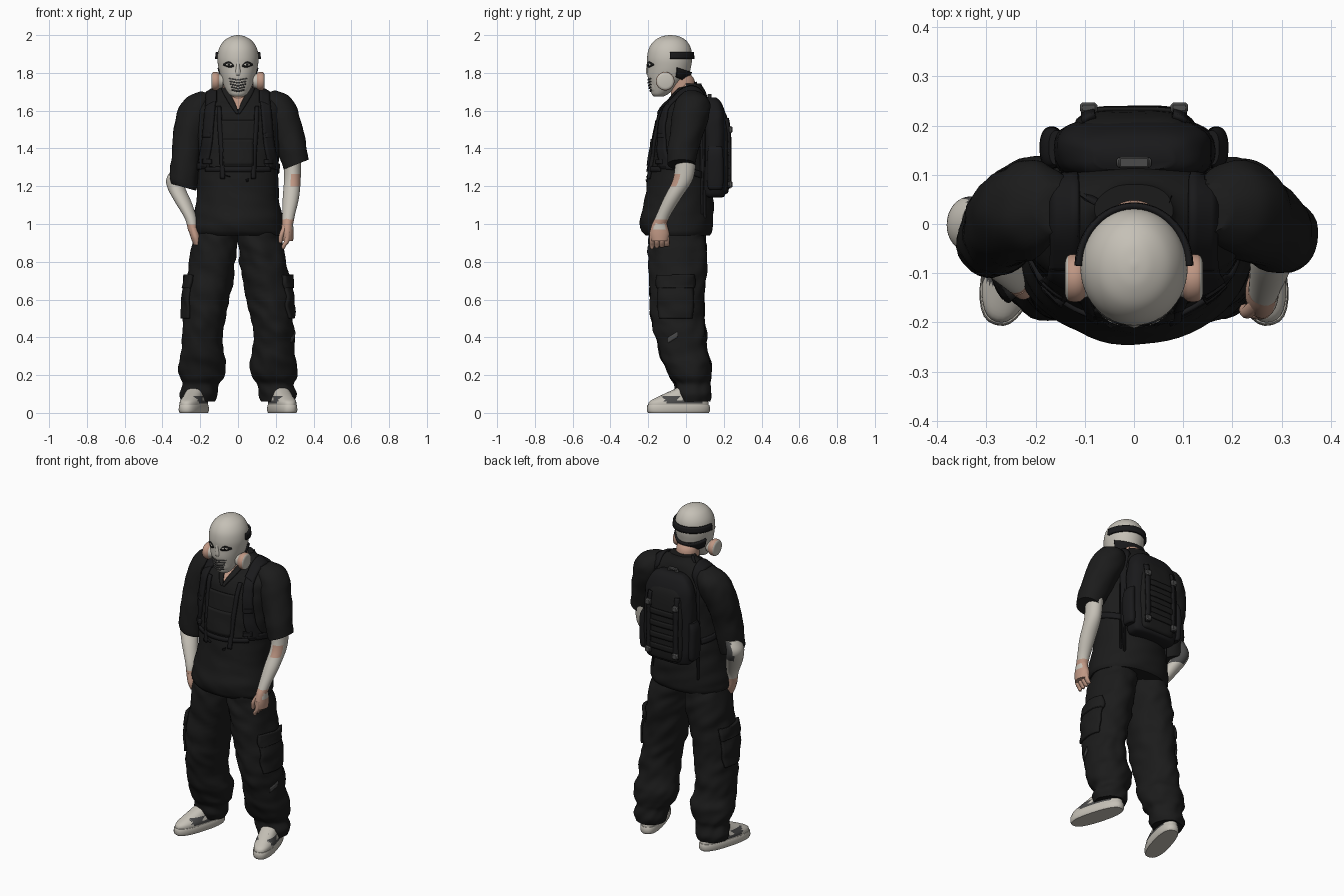
import bpy, bmesh, math
from mathutils import Vector, Matrix, noise
from mathutils.bvhtree import BVHTree

cube = bpy.data.objects.get("Cube")
if cube:
    bpy.data.objects.remove(cube)


def material(name, r, g, b):
    m = bpy.data.materials.new(name)
    m.use_nodes = True
    m.diffuse_color = (r, g, b, 1)
    bsdf = m.node_tree.nodes["Principled BSDF"]
    bsdf.inputs["Base Color"].default_value = (r, g, b, 1)
    bsdf.inputs["Roughness"].default_value = 0.8
    return m


CLOTH = material("black cloth", .011, .011, .011)
GEAR = material("black webbing", .01, .01, .011)
WHITE = material("off white", .56, .53, .47)
SKIN = material("skin", .52, .31, .23)
GREY = material("buckle grey", .07, .07, .07)
DARK = material("eye black", .01, .01, .01)
made = []


def smooth(pts, k):
    """Catmull-Rom samples through a list of tuples."""
    out = []
    for i in range(len(pts) - 1):
        a, b, c, d = (pts[max(0, min(len(pts) - 1, i + j))] for j in (-1, 0, 1, 2))
        for t in (j / k for j in range(k)):
            out.append(tuple(.5 * (2 * q + (r - p) * t + (2 * p - 5 * q + 4 * r - s) * t * t
                                   + (3 * q - p - 3 * r + s) * t ** 3)
                             for p, q, r, s in zip(a, b, c, d)))
    return out + [tuple(pts[-1])]


def finish(name, bm, mats, matrix=Matrix()):
    bm.transform(matrix)
    bmesh.ops.recalc_face_normals(bm, faces=bm.faces)
    me = bpy.data.meshes.new(name)
    tree = BVHTree.FromBMesh(bm)
    bm.to_mesh(me)
    bm.free()
    for m in mats:
        me.materials.append(m)
    ob = bpy.data.objects.new(name, me)
    bpy.context.collection.objects.link(ob)
    made.append(ob)
    return ob, tree


def loft(name, rings, mats, rule=None, n=32, k=5, power=2, fold=0, tilt=0, matrix=Matrix()):
    """Stack horizontal outlines (z, cx, cy, rx, ry) into a closed body."""
    bm = bmesh.new()
    rows = []
    for z, cx, cy, rx, ry in smooth(rings, k):
        row = []
        for i in range(n):
            a = 2 * math.pi * i / n
            c, s = math.cos(a), math.sin(a)
            c = math.copysign(abs(c) ** (2 / power), c)
            s = math.copysign(abs(s) ** (2 / power), s)
            f = 1 + fold * noise.noise(Vector((c * 1.6 + cx * 9, s * 1.6, z * 17 + c * 1.2)))
            row.append(bm.verts.new((cx + c * rx * f, cy + s * ry * f, z + tilt * c * rx)))
        rows.append(row)
    for lo, hi in zip(rows, rows[1:]):
        for i in range(n):
            bm.faces.new((lo[i], lo[(i + 1) % n], hi[(i + 1) % n], hi[i]))
    bm.faces.new(rows[0][::-1])
    bm.faces.new(rows[-1])
    bm.normal_update()
    if rule:
        for f in bm.faces:
            f.material_index = rule(f.calc_center_median(), f.normal)
    return finish(name, bm, mats, matrix)


def drape(name, tree, path, aim, across, widths, mat, thick=.008, k=6):
    """Lay a strip of fabric on a body by casting rays along aim (or toward an axis)."""
    widths = widths if isinstance(widths, list) else [widths] * len(path)
    across = Vector(across)
    m = max(2, int(max(widths) / .015) + 2)
    bm = bmesh.new()
    rows = []
    for x, y, z, w in smooth([(*p, w) for p, w in zip(path, widths)], k):
        row = []
        for j in range(m):
            p = Vector((x, y, z)) + across * w * (j / (m - 1) - .5)
            d = aim(p) if callable(aim) else Vector(aim)
            hit = tree.ray_cast(p, d.normalized())[0] or tree.find_nearest(p)[0]
            row.append(bm.verts.new(hit - d.normalized() * thick * .5))
        rows.append(row)
    for a, b in zip(rows, rows[1:]):
        for j in range(m - 1):
            bm.faces.new((a[j], a[j + 1], b[j + 1], b[j]))
    ob, _ = finish(name, bm, [mat])
    mod = ob.modifiers.new("thickness", "SOLIDIFY")
    mod.thickness, mod.offset = thick, 0


def block(name, loc, size, mat):
    bm = bmesh.new()
    bmesh.ops.create_cube(bm, size=1)
    ob, _ = finish(name, bm, [mat], Matrix.Translation(loc) @ Matrix.Diagonal((*size, 1)))
    ob.modifiers.new("bevel", "BEVEL").width = min(size) * .25


BACKWARD, FORWARD, DOWN = (0, 1, 0), (0, -1, 0), (0, 0, -1)
ALONG_X, ALONG_Y, ALONG_Z = (1, 0, 0), (0, 1, 0), (0, 0, 1)

# Shirt body with an open V neck
torso, shirt = loft("shirt", [
    (.94, 0, -.042, .236, .172), (.965, 0, -.046, .244, .188), (1.02, 0, -.05, .238, .195),
    (1.1, 0, -.04, .224, .184), (1.25, 0, -.034, .212, .168), (1.4, 0, -.03, .216, .15),
    (1.54, 0, -.015, .228, .142), (1.61, 0, -.003, .232, .128), (1.66, 0, .015, .205, .1),
    (1.7, 0, .025, .145, .08), (1.73, 0, .03, .095, .058), (1.745, 0, .03, .08, .052)], [CLOTH, SKIN],
    lambda c, nrm: int(c.y < .0 and abs(c.x) < (c.z - 1.59) * .55), n=64, k=8, fold=.035)
loft("neck", [(1.56, 0, -.01, .07, .065), (1.68, 0, -.016, .066, .064),
              (1.76, 0, -.018, .064, .064), (1.8, 0, -.04, .06, .055)], [SKIN])

# Head and face mask in one shell
_, head = loft("masked_head", [
    (1.675, 0, -.145, .03, .025), (1.69, 0, -.137, .05, .045), (1.73, 0, -.118, .074, .072),
    (1.78, 0, -.097, .091, .106), (1.83, 0, -.089, .104, .115), (1.88, 0, -.087, .109, .119),
    (1.93, 0, -.085, .1, .111), (1.97, 0, -.083, .074, .085), (1.993, 0, -.082, .036, .045),
    (2.0, 0, -.082, .004, .005)], [WHITE], n=48, k=6)
loft("mask_nose", [(1.785, 0, -.19, .018, .012), (1.8, 0, -.194, .017, .017),
                   (1.84, 0, -.195, .011, .014), (1.87, 0, -.195, .01, .008)], [WHITE], n=16)
_, muzzle = loft("mask_muzzle", [(1.685, 0, -.145, .038, .028), (1.71, 0, -.142, .056, .048),
                                 (1.755, 0, -.14, .064, .058), (1.78, 0, -.145, .06, .052)], [WHITE])
for i in range(5):
    z = 1.702 + i * .015
    drape("mouth_slit", muzzle, [(x * (.032 + i * .004), -.5, z + .008 * abs(x)) for x in (-1, -.5, 0, .5, 1)],
          BACKWARD, ALONG_Z, .006, GREY, .006)
for s in (-1, 1):
    drape("eye_opening", head, [(s * x, -.5, z) for x, z in ((.022, 1.836), (.036, 1.842), (.055, 1.845), (.078, 1.844))],
          BACKWARD, ALONG_Z, [.006, .026, .028, .006], DARK, .004)
    for label, wide, high, mat, lift in (("eye_white", .016, .014, WHITE, .006), ("eye_pupil", .006, .013, DARK, .008)):
        drape(label, head, [(s * .047 + x * wide, -.5, 1.8435) for x in (-1, 0, 1)],
              BACKWARD, ALONG_Z, [.004, high, .004], mat, lift)
    turn = Matrix.Translation((s * .08, -.11, 1.756)) @ Matrix.Rotation(s * math.pi / 2, 4, 'Y')
    loft("mask_filter", [(0, 0, 0, .034, .034), (.02, 0, 0, .04, .04), (.03, 0, 0, .048, .048),
                         (.05, 0, 0, .048, .048), (.057, 0, 0, .042, .042), (.06, 0, 0, .034, .034)],
         [SKIN, WHITE], lambda c, nrm: int(c.z > .055 or c.z < .02), k=2, matrix=turn)


# Straps round the back of the head
def inward(p):
    return Vector((0, -.085, p.z)) - p


for label, z, drop, start, w in (("upper_head_strap", 1.892, 0, 0, .036), ("lower_head_strap", 1.815, .035, 20, .05)):
    arc = [math.radians(start + (180 - 2 * start) * i / 10) for i in range(11)]
    drape(label, head, [(math.cos(a) * .3, -.085 + math.sin(a) * .3, z - drop * math.sin(a)) for a in arc],
          inward, ALONG_Z, w, GEAR, .012)

# Sleeves
loft("left_sleeve", [(1.315, .308, -.024, .066, .074), (1.38, .292, -.018, .072, .08),
                     (1.48, .262, .005, .08, .09), (1.58, .225, .025, .086, .1),
                     (1.65, .195, .035, .072, .088), (1.69, .15, .03, .045, .05)],
     [CLOTH], fold=.07, tilt=.4)
loft("right_sleeve", [(1.195, -.288, -.035, .066, .068), (1.24, -.287, -.032, .074, .078),
                      (1.38, -.272, -.015, .076, .086), (1.48, -.258, .005, .082, .092),
                      (1.58, -.225, .025, .09, .1), (1.65, -.195, .035, .075, .088),
                      (1.69, -.15, .03, .045, .05)], [CLOTH], fold=.08, tilt=-.28)

# Forearms and hands
loft("left_forearm", [(1.0, .262, -.14, .03, .037), (1.05, .268, -.118, .034, .038),
                      (1.14, .28, -.07, .043, .046), (1.24, .288, -.015, .044, .053),
                      (1.36, .288, .0, .045, .055)], [WHITE, SKIN],
     lambda c, nrm: int(c.z < 1.03 or 1.19 < c.z < 1.27 and nrm.y < -.3 and nrm.x > -.2))
loft("left_palm", [(.91, .26, -.14, .032, .045), (.95, .26, -.14, .034, .052),
                   (1.0, .262, -.14, .03, .04), (1.03, .264, -.13, .028, .034)], [SKIN, WHITE],
     lambda c, nrm: int(.965 < c.z < 1.01 and nrm.x > .85))
for i in range(4):
    y = -.18 + i * .026
    loft("left_finger", [(.868 + .004 * i, .24, y, .007, .007), (.885, .243, y, .012, .013),
                         (.91, .258, y, .014, .014), (.96, .265, y, .012, .012)], [SKIN], n=12, k=3)
loft("left_thumb", [(.9, .225, -.175, .007, .008), (.915, .225, -.175, .012, .013),
                    (.95, .232, -.178, .013, .014), (.99, .25, -.16, .014, .016)], [SKIN], n=12, k=3)
loft("right_forearm", [(.96, -.237, -.11, .026, .035), (1.03, -.25, -.095, .032, .038),
                       (1.12, -.292, -.05, .044, .048), (1.19, -.326, -.01, .047, .054),
                       (1.24, -.333, .0, .046, .056), (1.29, -.31, 0, .04, .05)], [WHITE, SKIN, GREY],
     lambda c, nrm: 1 if c.z < 1.0 else 2 if c.z > 1.17 and nrm.x > -.5 and nrm.y > 0 else 0)
loft("right_hand", [(.89, -.215, -.115, .02, .03), (.93, -.225, -.112, .026, .042),
                    (.98, -.238, -.108, .026, .036)], [SKIN])

for s in (-1, 1):
    # Baggy trouser leg with cargo pocket
    _, leg = loft("trouser_leg", [
        (.06, s * .21, .04, .085, .085), (.1, s * .208, .04, .1, .094), (.15, s * .2, .035, .098, .092),
        (.19, s * .193, .022, .118, .11), (.26, s * .19, .008, .126, .124),
        (.32, s * .19, -.012, .114, .126), (.42, s * .19, -.03, .108, .136), (.5, s * .178, -.042, .112, .14),
        (.6, s * .166, -.045, .12, .142), (.75, s * .142, -.045, .124, .15), (.86, s * .125, -.045, .122, .152),
        (.94, s * .114, -.045, .114, .148), (1.0, s * .105, -.045, .1, .13)], [CLOTH], n=48, k=6, fold=.1)
    drape("cargo_pocket", leg, [(s, -.055, z) for z in (.5, .58, .68)], (-s, 0, 0), ALONG_Y,
          [.17, .19, .18], CLOTH, .013)
    drape("pocket_flap", leg, [(s, -.055, z) for z in (.66, .69, .73)], (-s, 0, 0), ALONG_Y,
          [.19, .2, .19], CLOTH, .02)

    # Shoe, toe turned outward
    place = Matrix.Translation((s * .234, -.04, 0)) @ Matrix.Rotation(s * .28, 4, 'Z')
    loft("shoe_sole", [(0, 0, 0, .055, .165), (.012, 0, 0, .06, .172), (.038, 0, 0, .059, .17),
                       (.042, 0, 0, .056, .165)], [WHITE], power=2.5, k=2, matrix=place)
    loft("shoe_upper", [(.035, 0, 0, .057, .166), (.06, 0, .002, .058, .16), (.085, 0, .02, .052, .132),
                        (.115, 0, .05, .047, .095), (.15, 0, .085, .042, .055)], [WHITE, GREY],
         lambda c, nrm: int(abs(nrm.x) > .4 and .05 < c.z < .09 and -.09 < c.y < .12
                            and abs(c.y) > .012), power=2.3, n=40, matrix=place)
    for i in range(4):
        block("shoe_lace", place @ Vector((0, -.09 + i * .022, .086 + i * .01)), (.045, .008, .008), WHITE)

    # Collar, shoulder straps and chest rig straps
    drape("collar_flap", shirt, [(s * x, -.6, z) for x, z in ((.004, 1.585), (.03, 1.635), (.06, 1.69), (.075, 1.72))],
          BACKWARD, ALONG_X, [.014, .03, .035, .03], CLOTH, .01)
    drape("shoulder_strap_top", shirt, [(s * .14, y, 2.2) for y in (-.09, -.03, .04, .1)],
          DOWN, ALONG_X, .055, GEAR, .015)
    drape("shoulder_strap_front", shirt, [(s * x, -1, z) for x, z in ((.14, 1.68), (.152, 1.56), (.165, 1.42), (.19, 1.3))],
          BACKWARD, ALONG_X, .05, GEAR, .014)
    drape("rig_strap", shirt, [(s * x, -1, z) for x, z in ((.1, 1.62), (.095, 1.5), (.085, 1.36), (.082, 1.24))],
          BACKWARD, ALONG_X, .022, GEAR, .014)
    drape("side_belt", shirt, [(s, y, z) for y, z in ((-.15, 1.31), (-.05, 1.3), (.08, 1.26))],
          (-s, 0, 0), ALONG_Z, .035, GEAR, .01)
    for z in (1.33, 1.47):
        drape("strap_slider", shirt, [(s * .162, -1, z + d) for d in (-.012, .012)],
              BACKWARD, ALONG_X, .04, GEAR, .02)

# Small plain patch on the left trouser leg
drape("leg_patch", leg, [(1, y, z) for y, z in ((-.095, .385), (-.07, .4), (-.045, .415))],
      (-1, 0, 0), ALONG_Z, .03, GREY, .004)
drape("chest_panel", shirt, [(0, -1, z) for z in (1.3, 1.42, 1.55)], BACKWARD, ALONG_X, .19, CLOTH, .009)
drape("chest_pocket", shirt, [(0, -1, z) for z in (1.31, 1.45)], BACKWARD, ALONG_X, .16, CLOTH, .014)
drape("chest_belt", shirt, [(x, -1, 1.29) for x in (-.17, -.09, 0, .09, .17)], BACKWARD, ALONG_Z, .026, GEAR, .01)

# Backpack
loft("backpack", [
    (1.14, 0, .15, .12, .04), (1.165, 0, .15, .15, .06), (1.3, 0, .15, .163, .064),
    (1.5, 0, .15, .16, .064), (1.59, 0, .148, .148, .058), (1.645, 0, .14, .118, .045),
    (1.67, 0, .135, .08, .025)], [GEAR], power=3.2, n=48, fold=.04)
_, pouch = loft("backpack_front_pocket", [
    (1.16, 0, .185, .09, .03), (1.185, 0, .187, .115, .04), (1.32, 0, .189, .122, .043),
    (1.48, 0, .188, .118, .041), (1.57, 0, .18, .105, .036), (1.615, 0, .17, .075, .022)],
    [CLOTH], power=3.5, n=48, fold=.04)
for i in range(4):
    drape("webbing_row", pouch, [(x, 1, 1.24 + i * .07) for x in (-.105, 0, .105)],
          FORWARD, ALONG_Z, .034, CLOTH, .008)
for s in (-1, 1):
    loft("backpack_side_pouch", [(1.18, s * .16, .155, .016, .03), (1.21, s * .165, .155, .023, .042),
                                 (1.36, s * .168, .155, .023, .042), (1.41, s * .158, .155, .015, .035)],
         [GEAR], power=2.4)
    drape("compression_strap", pouch, [(s * .092, 1, z) for z in (1.19, 1.3, 1.44, 1.56)],
          FORWARD, ALONG_X, .026, GEAR, .012)
    for z in (1.21, 1.5):
        block("backpack_buckle", (s * .092, .236, z), (.036, .022, .034), GREY)
    block("handle_anchor", (s * .026, .125, 1.672), (.02, .02, .02), GREY)
block("carry_handle", (0, .125, 1.682), (.06, .022, .012), GREY)

# Smooth shading with sharp creases kept
for ob in bpy.context.selected_objects:
    ob.select_set(False)
for ob in made:
    ob.select_set(True)
bpy.context.view_layer.objects.active = torso
bpy.ops.object.shade_smooth_by_angle(angle=math.radians(45))
